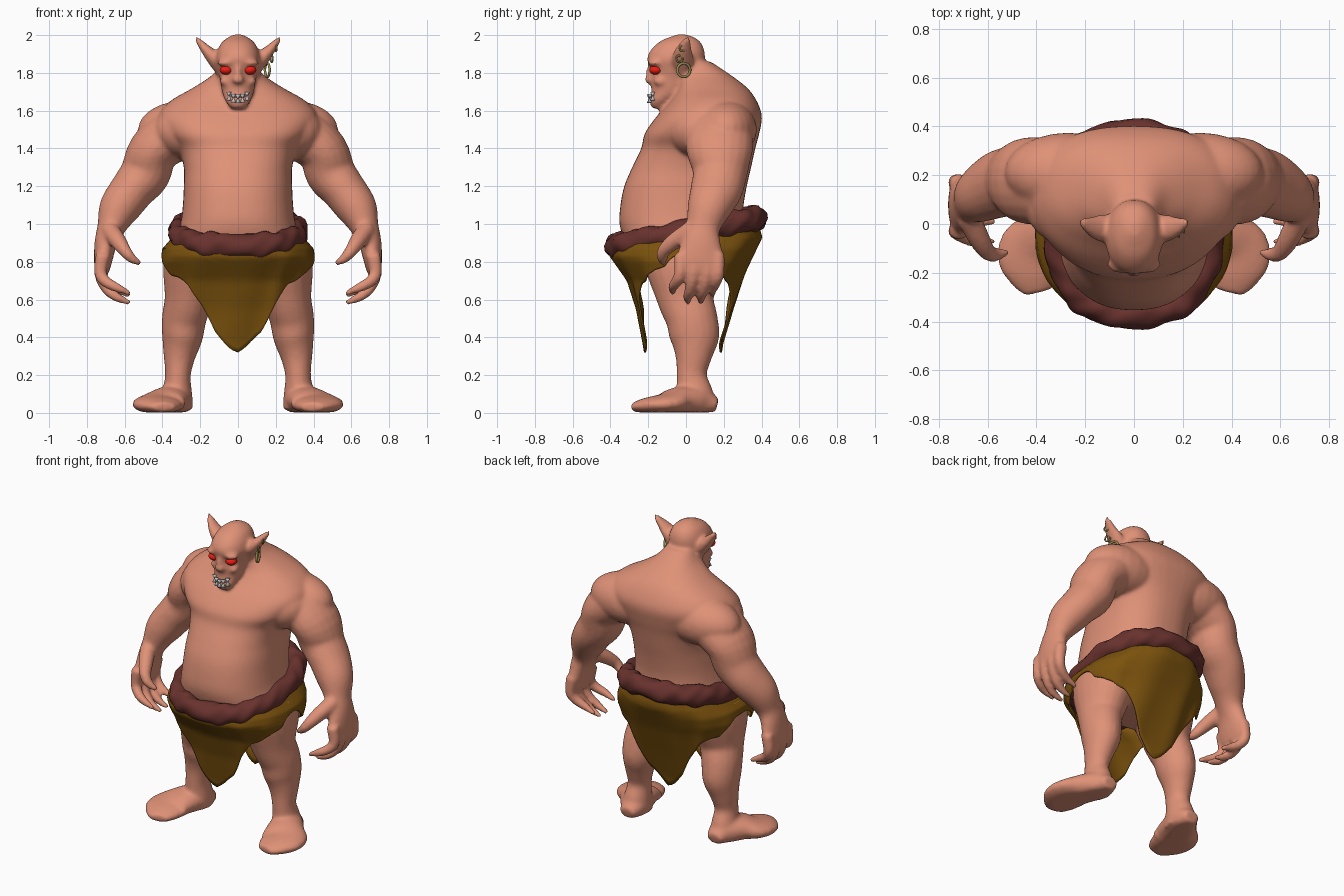
import bpy, bmesh
from math import sin, cos, pi, sqrt
from mathutils import Vector, Matrix

if "Cube" in bpy.data.objects:
    bpy.data.objects.remove(bpy.data.objects["Cube"])


def material(name, rgb):
    m = bpy.data.materials.new(name)
    m.diffuse_color = (*rgb, 1)
    m.use_nodes = True
    m.node_tree.nodes["Principled BSDF"].inputs["Base Color"].default_value = m.diffuse_color
    return m


skin = material("skin", (.74, .285, .185))
brown = material("belt_brown", (.14, .032, .027))
ochre = material("cloth_ochre", (.20, .085, .004))
red = material("eye_red", (.85, .012, .006))
gold = material("ring_gold", (.32, .26, .08))
bone = material("tooth_bone", (.85, .85, .83))
dark = material("mouth_dark", (.25, .10, .08))


def finish(bm, name, mat):
    bmesh.ops.recalc_face_normals(bm, faces=bm.faces)
    for f in bm.faces:
        f.smooth = True
    me = bpy.data.meshes.new(name)
    bm.to_mesh(me)
    bm.free()
    ob = bpy.data.objects.new(name, me)
    me.materials.append(mat)
    bpy.context.collection.objects.link(ob)
    return ob


def power(v, e):
    return (abs(v) ** e) * (1 if v >= 0 else -1)


def interp(table, t):
    if t <= table[0][0]:
        return table[0][1]
    for (a, p), (b, q) in zip(table, table[1:]):
        if t <= b:
            return p + (q - p) * (t - a) / (b - a)
    return table[-1][1]


def smooth_rows(rows, sub=4):
    """Catmull-Rom resampling of the section list."""
    out = []
    for k in range(len(rows) - 1):
        p0, p1, p2 = rows[max(k - 1, 0)], rows[k], rows[k + 1]
        p3 = rows[min(k + 2, len(rows) - 1)]
        for s in range(sub):
            t = s / sub
            out.append([.5 * (2 * b + (c - a) * t + (2 * a - 5 * b + 4 * c - d) * t * t
                              + (3 * b - a - 3 * c + d) * t ** 3) for a, b, c, d in zip(p0, p1, p2, p3)])
    return out + [list(rows[-1])]


def skin_rings(bm, rings, closed=False):
    rows = [[bm.verts.new(p) for p in r] for r in rings]
    n = len(rows[0])
    pairs = list(zip(rows, rows[1:])) + ([(rows[-1], rows[0])] if closed else [])
    for a, b in pairs:
        for i in range(n):
            j = (i + 1) % n
            bm.faces.new((a[i], a[j], b[j], b[i]))
    if not closed:
        bm.faces.new(rows[0])
        bm.faces.new(rows[-1])


def stack(bm, rows, e, n=48):
    """Horizontal sections: z, half width, front y, back y."""
    rings = []
    for z, hx, yf, yb in smooth_rows(rows):
        c, r = (yf + yb) / 2, (yb - yf) / 2
        rings.append([Vector((hx * power(cos(2 * pi * i / n), e), c + r * power(sin(2 * pi * i / n), e), z))
                      for i in range(n)])
    skin_rings(bm, rings)


def limb(bm, rows, ref=(0, 1, 0), n=20):
    """Mirrored tube: x, y, z, radius along ref, other radius."""
    rows = smooth_rows(rows)
    for s in (1, -1):
        pts = [Vector((s * r[0], r[1], r[2])) for r in rows]
        rings = []
        for k, (p, r) in enumerate(zip(pts, rows)):
            t = (pts[min(k + 1, len(pts) - 1)] - pts[max(k - 1, 0)]).normalized()
            a = Vector(ref)
            a = (a - t * a.dot(t)).normalized()
            b = t.cross(a)
            ring = [p + a * r[3] * cos(2 * pi * i / n) + b * r[4] * sin(2 * pi * i / n) for i in range(n)]
            for q in ring:
                q.z = max(q.z, .003)
            rings.append(ring)
        skin_rings(bm, rings)


def ball(bm, loc, size):
    bmesh.ops.create_uvsphere(bm, u_segments=24, v_segments=16, radius=1,
                              matrix=Matrix.Translation(loc) @ Matrix.Diagonal((*size, 1)))


# Body: overlapping parts fused by a remesh
body = bmesh.new()
stack(body, [(.70, .22, -.15, .18), (.8, .34, -.26, .25), (.9, .335, -.32, .29), (1.0, .305, -.352, .30),
             (1.1, .292, -.347, .305), (1.2, .287, -.327, .322), (1.3, .287, -.285, .345),
             (1.4, .315, -.237, .367), (1.48, .38, -.218, .388), (1.57, .42, -.155, .402),
             (1.65, .36, -.085, .375), (1.72, .24, -.045, .325), (1.79, .135, -.05, .235),
             (1.86, .085, -.06, .13)], .85)
# Head
stack(body, [(1.612, .035, -.18, -.12), (1.65, .066, -.193, -.08), (1.70, .084, -.183, .0),
             (1.76, .094, -.188, .06), (1.80, .103, -.185, .085), (1.85, .115, -.20, .098),
             (1.875, .117, -.206, .1), (1.92, .108, -.187, .097), (1.965, .083, -.14, .075),
             (1.992, .045, -.08, .035), (2.003, .02, -.05, .0)], .92)
# Nose, brow, cheeks, shoulder blades and chest muscles
ball(body, (0, -.19, 1.765), (.034, .03, .024))
ball(body, (0, -.19, 1.80), (.018, .022, .045))
for s in (1, -1):
    ball(body, (s * .06, -.165, 1.853), (.052, .037, .02))
    ball(body, (s * .068, -.135, 1.755), (.03, .035, .025))
    ball(body, (s * .27, .21, 1.50), (.26, .165, .155))
    ball(body, (s * .25, .09, 1.49), (.20, .185, .15))
# Arms
limb(body, [(.20, .17, 1.56, .16, .13), (.34, .175, 1.475, .18, .145), (.45, .178, 1.385, .176, .132),
            (.49, .18, 1.27, .145, .133), (.56, .16, 1.18, .138, .118), (.63, .12, 1.08, .115, .108),
            (.672, .09, .98, .09, .075), (.70, .08, .90, .105, .06), (.715, .075, .80, .13, .048),
            (.72, .07, .74, .10, .035)])
# Fingers and thumbs
for y, dy, dz in ((-.03, -.04, .05), (.04, -.03, .0), (.11, -.03, .0), (.17, -.03, .04)):
    limb(body, [(.715, y, .84, .036, .04), (.728, y, .74, .034, .034),
                (.70, y + dy / 2, .665 + dz * .6, .031, .031), (.645, y + dy, .615 + dz, .026, .026),
                (.57, y + dy, .582 + dz, .013, .013)], n=12)
limb(body, [(.68, .03, .97, .05, .05), (.635, -.06, .91, .045, .045), (.60, -.115, .86, .035, .036),
            (.565, -.125, .82, .027, .03), (.515, -.115, .788, .013, .013)], ref=(1, 0, 0), n=12)
# Legs and feet
limb(body, [(.22, 0, .88, .24, .16), (.24, -.005, .75, .21, .158), (.262, .0, .6, .152, .128),
            (.285, .03, .5, .137, .118), (.295, .045, .4, .132, .108), (.31, .04, .3, .098, .085),
            (.318, .03, .2, .08, .068), (.322, .045, .1, .1, .08), (.325, .045, .02, .11, .085)])
limb(body, [(.32, .165, .04, .035, .05), (.325, .08, .06, .08, .088), (.37, -.03, .065, .075, .115),
            (.418, -.12, .047, .055, .145), (.405, -.215, .037, .042, .11), (.39, -.28, .03, .024, .06)],
     ref=(0, 0, 1))
# Pointed ears
limb(body, [(.07, -.015, 1.83, .05, .06), (.12, -.018, 1.872, .058, .044), (.165, -.012, 1.918, .047, .03),
            (.203, .002, 1.962, .026, .018), (.226, .012, 1.99, .009, .009)], n=14)
body_ob = finish(body, "body", skin)
rem = body_ob.modifiers.new("fuse", 'REMESH')
rem.mode = 'VOXEL'
rem.voxel_size = .011
rem.use_smooth_shade = True
smo = body_ob.modifiers.new("soften", 'SMOOTH')
smo.factor = .5
smo.iterations = 8

# Eyes
eyes = bmesh.new()
for s in (1, -1):
    ball(eyes, (s * .062, -.16, 1.815), (.035, .034, .025))
finish(eyes, "eyes", red)

# Grinning mouth and jagged teeth
mouth = bmesh.new()
ball(mouth, (0, -.135, 1.673), (.066, .056, .028))
finish(mouth, "mouth", dark)
teeth = bmesh.new()
for row in (1, -1):
    for k in range(-2, 3):
        x = k * .024
        y = -.108 - .086 * sqrt(1 - (x / .078) ** 2)
        z = 1.663 + 6 * x * x + row * .010
        bmesh.ops.create_cone(teeth, cap_ends=True, segments=8, radius1=.0145, radius2=.002, depth=.026,
                              matrix=Matrix.Translation((x, y, z)) @ Matrix.Rotation(pi if row > 0 else 0, 4, 'X'))
finish(teeth, "teeth", bone)

# Earrings on one ear
for loc, big, thick in (((.155, -.012, 1.815), .036, .007), ((.178, -.035, 1.875), .018, .005),
                        ((.20, -.02, 1.93), .015, .005)):
    bpy.ops.mesh.primitive_torus_add(location=loc, rotation=(0, pi / 2, .35), major_radius=big,
                                     minor_radius=thick, major_segments=24, minor_segments=8)
    ring = bpy.context.object
    ring.name = "earring"
    ring.data.materials.append(gold)
    bpy.ops.object.shade_smooth()


# Rolled belt, higher at the back
def belt_point(a):
    x, y = .31 * power(sin(a), .75), -.366 * power(cos(a), .85)
    return Vector((x, y, .957 + .2 * y))


belt = bmesh.new()
rings = []
N = 144
for i in range(N):
    a = 2 * pi * i / N
    c = belt_point(a)
    out = Vector((c.x / .31, c.y / .362, 0)).normalized()
    ring = []
    for j in range(16):
        b = 2 * pi * j / 16
        r = .061 * (1 + .09 * cos(10 * a + 2 * b) + .06 * sin(17 * a - 3 * b))
        ring.append(c + out * r * cos(b) + Vector((0, 0, r * 1.08 * sin(b))))
    rings.append(ring)
skin_rings(belt, rings, closed=True)
finish(belt, "belt", brown)

# Loincloth: short at the hips, hanging to a point front and back
hem = [(0, .32), (.1, .34), (.2, .38), (.32, .43), (.5, .57), (.68, .68), (.9, .735), (.97, .78), (1, .84)]
wide = [(.3, .38), (.7, .39), (.8, .412), (.87, .40), (.95, .33)]
front = [(.35, .22), (.55, .26), (.7, .31), (.83, .405), (.95, .37)]
back = [(.36, .19), (.55, .25), (.75, .32), (.93, .405), (1.05, .37)]
cloth = bmesh.new()
rows = []
V = 20
for i in range(N):
    a = 2 * pi * i / N
    sx, sy = power(sin(a), .85), -power(cos(a), .85)
    top = belt_point(a).z
    low = interp(hem, abs(sx)) + .006 * sin(13 * a)
    col = []
    for k in range(V + 1):
        v = k / V
        z = top + (low - top) * v
        fold = 1 + .035 * v * sin(11 * a + 3 * v)
        depth = interp(front if sy < 0 else back, z)
        col.append(cloth.verts.new((interp(wide, z) * sx, depth * sy * fold, z)))
    rows.append(col)
for i in range(N):
    p, q = rows[i], rows[(i + 1) % N]
    for k in range(V):
        cloth.faces.new((p[k], q[k], q[k + 1], p[k + 1]))
cloth_ob = finish(cloth, "loincloth", ochre)
sol = cloth_ob.modifiers.new("thickness", 'SOLIDIFY')
sol.thickness = .01
